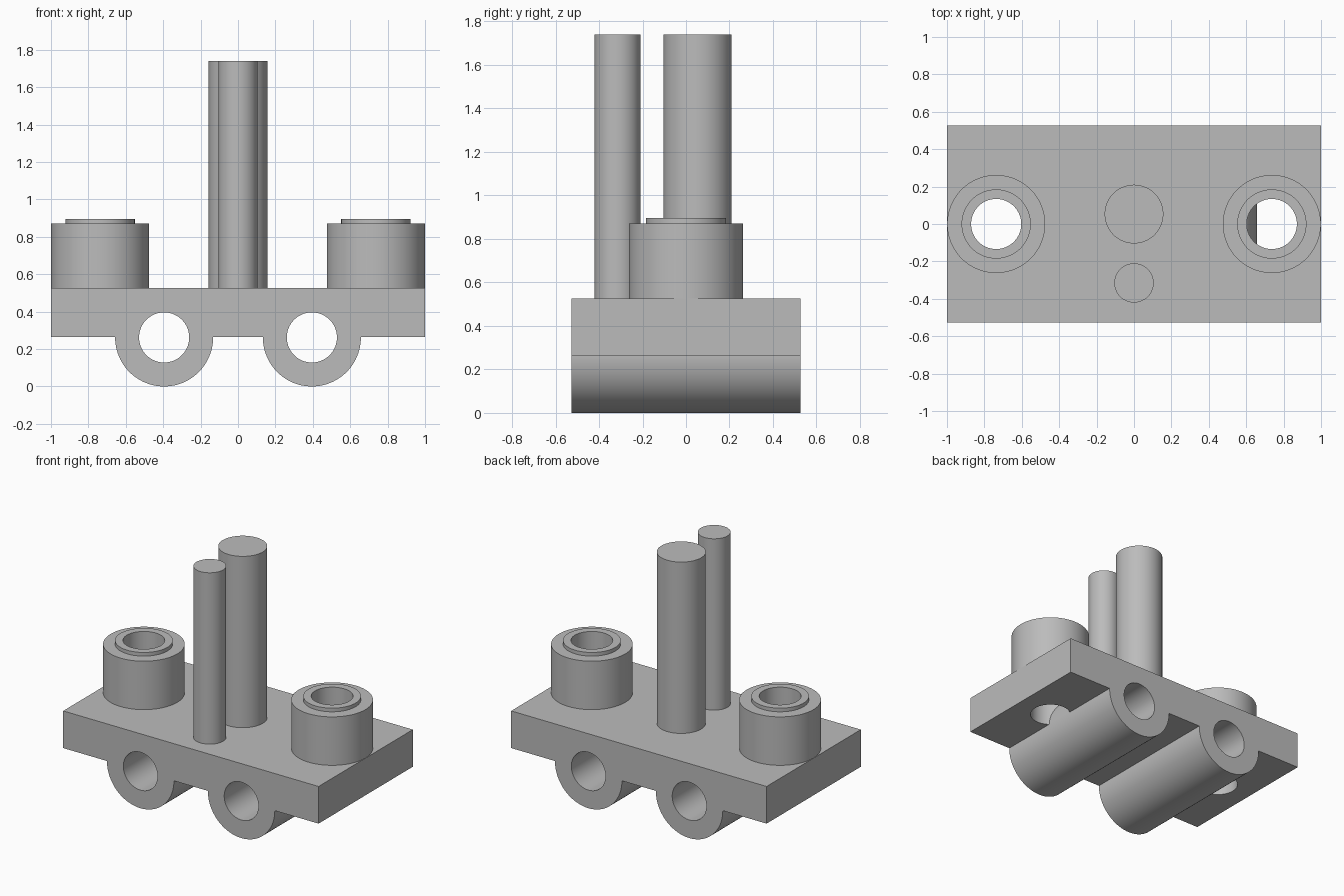
import bpy, bmesh, math
from mathutils import Matrix

cube = bpy.data.objects.get("Cube")
if cube:
    bpy.data.objects.remove(cube, do_unlink=True)

grey = bpy.data.materials.new("plain grey")
grey.use_nodes = True
colour = (0.5, 0.5, 0.5, 1)
grey.diffuse_color = colour
grey.node_tree.nodes["Principled BSDF"].inputs["Base Color"].default_value = colour

SEGMENTS = 96
HALF_DEPTH = 0.527
PLATE_BOTTOM, PLATE_TOP = 0.264, 0.527
TUBE_X, TUBE_R = 0.395, 0.262
BOSS_X, BOSS_R = 0.737, 0.262
BORE_R = 0.134


def make_object(name, bm):
    bmesh.ops.recalc_face_normals(bm, faces=bm.faces)
    mesh = bpy.data.meshes.new(name)
    bm.to_mesh(mesh)
    bm.free()
    mesh.materials.append(grey)
    obj = bpy.data.objects.new(name, mesh)
    bpy.context.collection.objects.link(obj)
    return obj


def activate(obj):
    bpy.ops.object.select_all(action='DESELECT')
    obj.select_set(True)
    bpy.context.view_layer.objects.active = obj


def smooth(obj):
    activate(obj)
    bpy.ops.object.shade_smooth_by_angle(angle=math.radians(30))


def cylinder(name, radius, length, centre, along_y=False):
    bm = bmesh.new()
    turn = Matrix.Rotation(math.pi / 2 if along_y else 0, 4, 'X')
    bmesh.ops.create_cone(bm, cap_ends=True, segments=SEGMENTS, radius1=radius,
                          radius2=radius, depth=length,
                          matrix=Matrix.Translation(centre) @ turn)
    return make_object(name, bm)


def combine(target, helper, operation):
    helper.hide_render = True
    activate(target)
    mod = target.modifiers.new("combine", 'BOOLEAN')
    mod.operation = operation
    mod.solver = 'EXACT'
    mod.object = helper
    bpy.ops.object.modifier_apply(modifier=mod.name)
    bpy.data.objects.remove(helper, do_unlink=True)


def hole(target, x):
    combine(target, cylinder("hole_cutter", BORE_R, 2, (x, 0, 0.5)), 'DIFFERENCE')


# Base plate
bm = bmesh.new()
bmesh.ops.create_cube(bm, size=1)
bmesh.ops.scale(bm, vec=(2, 2 * HALF_DEPTH, PLATE_TOP - PLATE_BOTTOM), verts=bm.verts)
bmesh.ops.translate(bm, vec=(0, 0, (PLATE_TOP + PLATE_BOTTOM) / 2), verts=bm.verts)
plate = make_object("base_plate", bm)

# The left hole is cut before the tubes, the right one after them
hole(plate, BOSS_X)
for side in (-1, 1):
    tube = cylinder("tube_body", TUBE_R, 2 * HALF_DEPTH,
                    (side * TUBE_X, 0, TUBE_R), along_y=True)
    combine(plate, tube, 'UNION')
for side in (-1, 1):
    bore = cylinder("bore_cutter", BORE_R, 2, (side * TUBE_X, 0, TUBE_R), along_y=True)
    combine(plate, bore, 'DIFFERENCE')
hole(plate, -BOSS_X)
smooth(plate)

# Hollow bosses with a raised rim
profile = [(BORE_R, PLATE_TOP), (BOSS_R, PLATE_TOP), (BOSS_R, 0.87),
           (0.185, 0.87), (0.185, 0.896), (BORE_R, 0.896)]
for name, side in (("left_boss", 1), ("right_boss", -1)):
    bm = bmesh.new()
    ring = [bm.verts.new((r, 0, z)) for r, z in profile]
    edges = [bm.edges.new((ring[i - 1], ring[i])) for i in range(len(ring))]
    bmesh.ops.spin(bm, geom=ring + edges, cent=(0, 0, 0), axis=(0, 0, 1),
                   angle=math.tau, steps=SEGMENTS)
    bmesh.ops.remove_doubles(bm, verts=bm.verts, dist=0.0001)
    bmesh.ops.translate(bm, vec=(side * BOSS_X, 0, 0), verts=bm.verts)
    smooth(make_object(name, bm))

# Upright pins
PIN_TOP = 1.74
for name, radius, y in (("large_pin", 0.157, 0.053), ("small_pin", 0.105, -0.315)):
    pin = cylinder(name, radius, PIN_TOP - PLATE_TOP, (0, y, (PIN_TOP + PLATE_TOP) / 2))
    smooth(pin)
